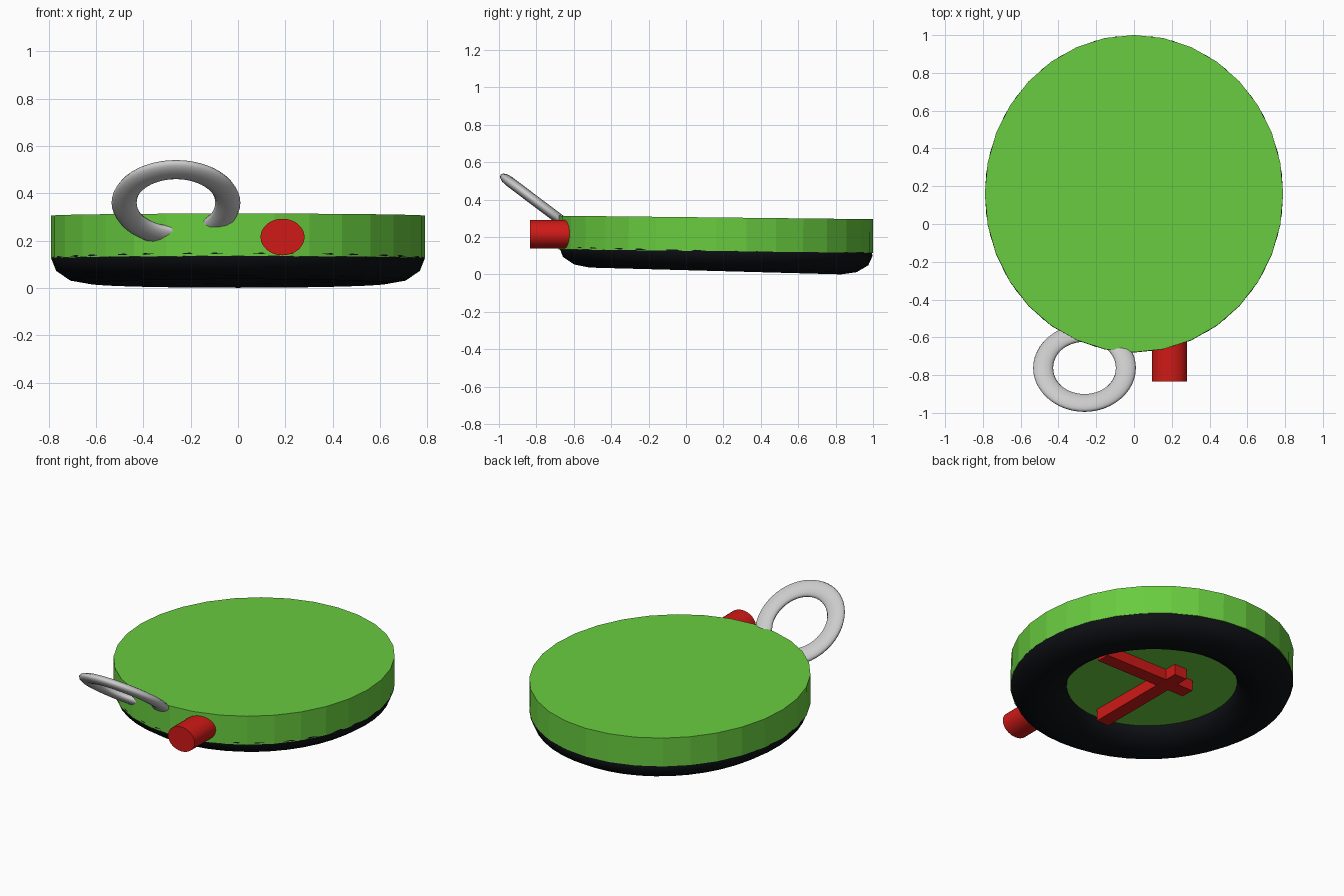
import bpy
from math import radians, atan

if "Cube" in bpy.data.objects:
    bpy.data.objects.remove(bpy.data.objects["Cube"])


def material(name, color):
    m = bpy.data.materials.new(name)
    m.diffuse_color = (*color, 1)
    m.use_nodes = True
    m.node_tree.nodes["Principled BSDF"].inputs["Base Color"].default_value = m.diffuse_color
    return m


GREEN = material("green", (0.14, 0.60, 0.05))
RED = material("red", (0.62, 0.01, 0.008))
BLACK = material("black", (0.004, 0.005, 0.007))
CY = 0.16          # watch centre in y
STRETCH = 1.063    # the watch is slightly longer in y


def finish(name, mat=None, scale=(1, 1, 1), smooth=False):
    ob = bpy.context.object
    ob.name = name
    ob.scale = scale
    if mat:
        ob.data.materials.append(mat)
    if smooth:
        bpy.ops.object.shade_smooth_by_angle(angle=radians(31))
    return ob


def bar(name, x0, x1, y0, y1, z0, z1):
    bpy.ops.mesh.primitive_cube_add(size=1, location=((x0 + x1) / 2, (y0 + y1) / 2, (z0 + z1) / 2))
    return finish(name, RED, (x1 - x0, y1 - y0, z1 - z0))


# Case: 32-sided flat-shaded disc, very slightly tilted
bpy.ops.mesh.primitive_cylinder_add(vertices=32, radius=0.79, depth=0.18,
                                    location=(0, CY, 0.215), rotation=(-atan(0.011), 0, 0))
finish("case", GREEN, (1, STRETCH, 1))

# Rim: flattened ring around the dial
bpy.ops.mesh.primitive_torus_add(major_segments=48, minor_segments=12, major_radius=0.632,
                                 minor_radius=0.157, location=(0, CY, 0.124),
                                 rotation=(-atan(0.027), 0, 0))
finish("rim", BLACK, (1, STRETCH, 0.67), True)

# Hands: two crossing bars on the dial underneath
bar("hour_hand", -0.155, 0.478, 0.25, 0.335, 0.056, 0.14)
bar("minute_hand", -0.043, 0.043, -0.28, 0.415, 0.055, 0.14)

# Push button
bpy.ops.mesh.primitive_cylinder_add(vertices=32, radius=0.093, depth=0.26,
                                    location=(0.188, -0.705, 0.215), rotation=(radians(90), 0, 0))
finish("button", RED, (1, 0.83, 1), True)

# Hanging loop, leaning out from the case
bpy.ops.mesh.primitive_torus_add(major_segments=48, minor_segments=12, major_radius=0.219,
                                 minor_radius=0.053, location=(-0.262, -0.762, 0.36),
                                 rotation=(radians(-37), 0, 0))
finish("hanging_loop", None, (1, 1.06, 0.52), True)
